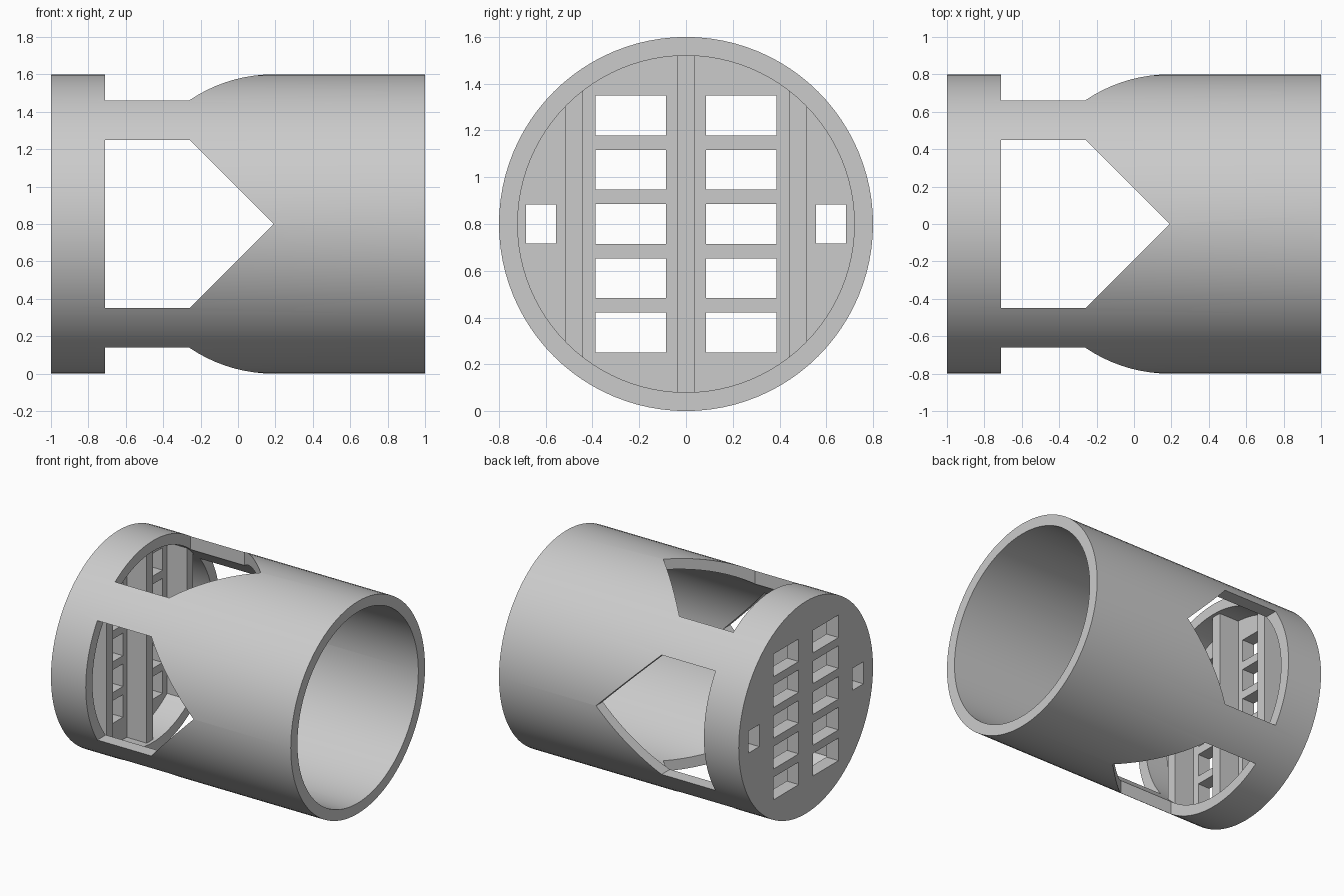
import bpy
import bmesh
from math import radians
from mathutils import Matrix, Vector

default = bpy.data.objects.get("Cube")
if default:
    bpy.data.objects.remove(default, do_unlink=True)

MID = 0.8            # height of the tube axis
OUTER, INNER = 0.8, 0.72
PLATE_TOP = -0.9     # inner face of the closed end
RIB_END = -0.735

grey = bpy.data.materials.new("light_grey")
grey.use_nodes = True
colour = (0.6, 0.6, 0.6, 1)
grey.diffuse_color = colour
grey.node_tree.nodes["Principled BSDF"].inputs["Base Color"].default_value = colour


def finish(name, bm):
    bmesh.ops.recalc_face_normals(bm, faces=bm.faces)
    mesh = bpy.data.meshes.new(name)
    bm.to_mesh(mesh)
    bm.free()
    obj = bpy.data.objects.new(name, mesh)
    bpy.context.collection.objects.link(obj)
    return obj


def cylinder(name, radius, x0, x1):
    bm = bmesh.new()
    place = Matrix.Translation(((x0 + x1) / 2, 0, MID)) @ Matrix.Rotation(radians(90), 4, "Y")
    bmesh.ops.create_cone(bm, cap_ends=True, segments=96, radius1=radius,
                          radius2=radius, depth=x1 - x0, matrix=place)
    return finish(name, bm)


def add_box(bm, low, high):
    low, high = Vector(low), Vector(high)
    place = Matrix.Translation((low + high) / 2) @ Matrix.Diagonal((*(high - low), 1))
    bmesh.ops.create_cube(bm, size=1, matrix=place)


def window_cutter(name, upright):
    """Pointed window prism running right through the tube."""
    outline = [(-0.71, -0.45), (-0.26, -0.45), (0.19, 0), (-0.26, 0.45), (-0.71, 0.45)]
    bm = bmesh.new()
    face = bm.faces.new([bm.verts.new((x, -1, w)) for x, w in outline])
    side = bmesh.ops.extrude_face_region(bm, geom=[face])["geom"]
    bmesh.ops.translate(bm, vec=(0, 2, 0),
                        verts=[v for v in side if isinstance(v, bmesh.types.BMVert)])
    if upright:
        bmesh.ops.rotate(bm, matrix=Matrix.Rotation(radians(90), 3, "X"), verts=bm.verts)
    bmesh.ops.translate(bm, vec=(0, 0, MID), verts=bm.verts)
    return finish(name, bm)


def select(obj):
    bpy.ops.object.select_all(action="DESELECT")
    obj.select_set(True)
    bpy.context.view_layer.objects.active = obj


def boolean(obj, cutter, operation="DIFFERENCE"):
    cutter.hide_render = True
    select(obj)
    mod = obj.modifiers.new("cut", "BOOLEAN")
    mod.operation, mod.solver, mod.object = operation, "EXACT", cutter
    bpy.ops.object.modifier_apply(modifier=mod.name)
    bpy.data.objects.remove(cutter, do_unlink=True)


def dress(obj):
    obj.data.materials.clear()
    obj.data.materials.append(grey)
    select(obj)
    bpy.ops.object.shade_smooth_by_angle(angle=radians(30))


# Tube with one closed end
body = cylinder("tube_body", OUTER, -1, 1)
boolean(body, cylinder("cavity_cutter", INNER, PLATE_TOP, 1.2))

# Pointed windows on four sides
boolean(body, window_cutter("side_window_cutter", False))
boolean(body, window_cutter("vertical_window_cutter", True))

# Two columns of slots and two small side slots in the end plate
bm = bmesh.new()
for s in (-1, 1):
    for row in range(-2, 3):
        z = MID + 0.232 * row
        y0, y1 = sorted((s * 0.085, s * 0.388))
        add_box(bm, (-1.1, y0, z - 0.085), (-0.85, y1, z + 0.085))
    y0, y1 = sorted((s * 0.555, s * 0.685))
    add_box(bm, (-1.1, y0, MID - 0.083), (-0.85, y1, MID + 0.083))
boolean(body, finish("slot_cutter", bm))
dress(body)

# Upright ribs trimmed to the round cavity
for name, y in (("right_rib", -0.478), ("middle_rib", 0), ("left_rib", 0.478)):
    bm = bmesh.new()
    add_box(bm, (PLATE_TOP - 0.02, y - 0.038, -0.1), (RIB_END, y + 0.038, 1.7))
    rib = finish(name, bm)
    boolean(rib, cylinder("rib_trim", INNER + 0.02, -1.1, 0), "INTERSECT")
    dress(rib)
